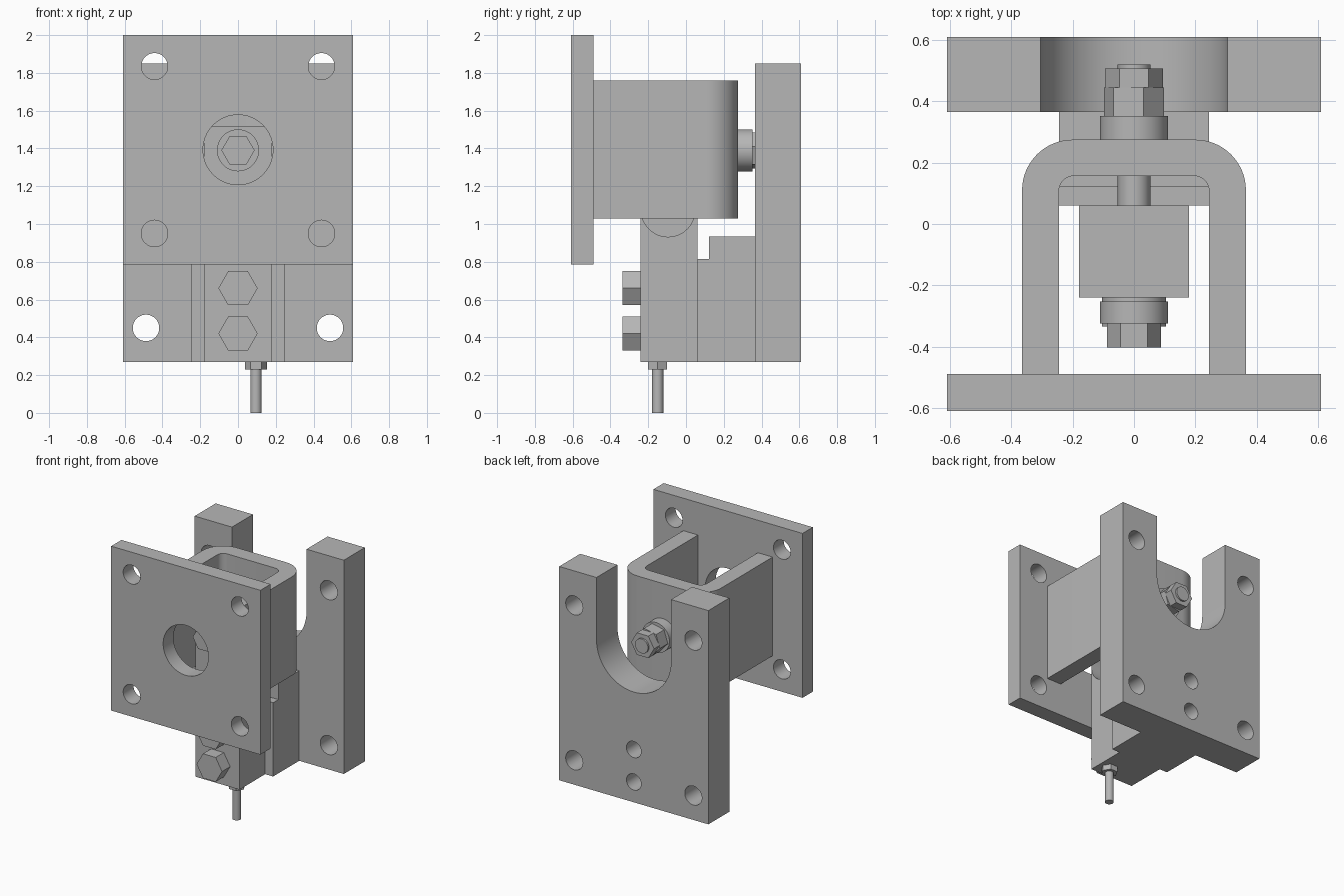
import bpy, bmesh
from math import pi, sin, cos, radians

if "Cube" in bpy.data.objects:
    bpy.data.objects.remove(bpy.data.objects["Cube"])

steel = bpy.data.materials.new("grey_steel")
steel.use_nodes = True
GREY = (0.47, 0.47, 0.47, 1)
steel.diffuse_color = GREY
steel.node_tree.nodes["Principled BSDF"].inputs["Base Color"].default_value = GREY

PLACE = {"x": lambda u, v, w: (w, u, v),
         "y": lambda u, v, w: (u, w, v),
         "z": lambda u, v, w: (u, v, w)}


def prism(name, outline, axis, start, end):
    """Extrude a 2D outline along an axis."""
    bm = bmesh.new()
    place = PLACE[axis]
    low = [bm.verts.new(place(u, v, start)) for u, v in outline]
    high = [bm.verts.new(place(u, v, end)) for u, v in outline]
    bm.faces.new(low)
    bm.faces.new(high)
    n = len(outline)
    for i in range(n):
        j = (i + 1) % n
        bm.faces.new((low[i], low[j], high[j], high[i]))
    bmesh.ops.recalc_face_normals(bm, faces=bm.faces)
    mesh = bpy.data.meshes.new(name)
    bm.to_mesh(mesh)
    bm.free()
    mesh.materials.append(steel)
    obj = bpy.data.objects.new(name, mesh)
    bpy.context.collection.objects.link(obj)
    return obj


def arc(cu, cv, r, a0, a1, steps):
    angles = [radians(a0 + (a1 - a0) * i / steps) for i in range(steps + 1)]
    return [(cu + r * cos(a), cv + r * sin(a)) for a in angles]


def rect(u0, u1, v0, v1):
    return [(u0, v0), (u1, v0), (u1, v1), (u0, v1)]


def disc(name, cu, cv, r, axis, start, end, sides=48, turn=0):
    ring = arc(cu, cv, r, turn, 360 + turn, sides)[:-1]
    return prism(name, ring, axis, start, end)


def activate(obj):
    bpy.ops.object.select_all(action="DESELECT")
    obj.select_set(True)
    bpy.context.view_layer.objects.active = obj


def cut(obj, cutters):
    """Subtract the cutters, then discard them."""
    for cutter in cutters:
        cutter.hide_render = True
        activate(obj)
        mod = obj.modifiers.new("cut", "BOOLEAN")
        mod.operation = "DIFFERENCE"
        mod.solver = "EXACT"
        mod.object = cutter
        bpy.ops.object.modifier_apply(modifier=mod.name)
        bpy.data.objects.remove(cutter)


AXIS_Z = 1.39   # height of the main bolt
BOLTS = (0.66, 0.42)

# Front mounting plate with four corner holes and a central access hole
front_plate = prism("front_plate", rect(-0.61, 0.61, 0.785, 2), "y", -0.61, -0.49)
cut(front_plate, [disc("hole", x, z, 0.07, "y", -0.7, -0.4)
                  for x in (-0.442, 0.442) for z in (0.95, 1.835)]
    + [disc("hole", 0, 1.393, 0.185, "y", -0.7, -0.4, 64)])

# U-shaped bracket welded behind the front plate
channel = [(0.365, -0.49)] + arc(0.2, 0.11, 0.165, 0, 90, 16)
channel += arc(-0.2, 0.11, 0.165, 90, 180, 16) + [(-0.365, -0.49), (-0.245, -0.49)]
channel += arc(-0.195, 0.107, 0.05, 180, 90, 8) + arc(0.195, 0.107, 0.05, 90, 0, 8)
channel += [(0.245, -0.49)]
prism("channel_bracket", channel, "z", 1.03, 1.76)

# Rear plate with an open round-bottomed slot
rear = [(-0.61, 0.27), (0.61, 0.27), (0.61, 1.85), (0.305, 1.85)]
rear += arc(0, AXIS_Z, 0.305, 0, -180, 40) + [(-0.305, 1.85), (-0.61, 1.85)]
rear_plate = prism("rear_plate", rear, "y", 0.365, 0.61)
cut(rear_plate, [disc("hole", x, z, 0.07, "y", 0.3, 0.7)
                 for x in (-0.487, 0.487) for z in (0.45, 1.595)]
    + [disc("hole", 0, z, 0.06, "y", 0.3, 0.7) for z in BOLTS])

# Stepped spacer between the rear plate and the load cell
step = [(0.06, 0.27), (0.365, 0.27), (0.365, 0.935), (0.122, 0.935),
        (0.122, 0.815), (0.06, 0.815)]
prism("spacer_block", step, "x", -0.245, 0.245)

# Load cell with a round pocket on each side
load_cell = prism("load_cell", rect(-0.18, 0.18, 0.27, 1.515), "y", -0.24, 0.06)
cut(load_cell, [disc("pocket", -0.095, 1.075, 0.143, "x", side * 0.06, side * 0.3)
                for side in (-1, 1)])

# Two clamping bolts low on the load cell
for label, z in zip(("upper", "lower"), BOLTS):
    disc(label + "_clamp_bolt", 0, z, 0.104, "y", -0.335, -0.24, 6)

# Main bolt: shank, head, washers and nuts along y
disc("main_bolt_shank", 0, AXIS_Z, 0.053, "y", -0.3, 0.52)
disc("main_bolt_head", 0, AXIS_Z, 0.088, "y", -0.403, -0.325, 6)
disc("front_washer", 0, AXIS_Z, 0.111, "y", -0.325, -0.253)
disc("front_thin_washer", 0, AXIS_Z, 0.104, "y", -0.253, -0.24)
disc("rear_washer", 0, AXIS_Z, 0.111, "y", 0.275, 0.352)
disc("inner_nut", 0, AXIS_Z, 0.1, "y", 0.352, 0.445, 6, 12)
disc("outer_nut", 0, AXIS_Z, 0.094, "y", 0.445, 0.507, 6)

# Cable and its gland under the load cell
disc("cable_gland", 0.095, -0.15, 0.058, "z", 0.23, 0.27, 6)
disc("cable", 0.095, -0.15, 0.03, "z", 0, 0.24, 24)

# Smooth round surfaces, keep edges sharp
for obj in list(bpy.context.collection.objects):
    if obj.type == "MESH":
        activate(obj)
        bpy.ops.object.shade_smooth_by_angle(angle=radians(30))
